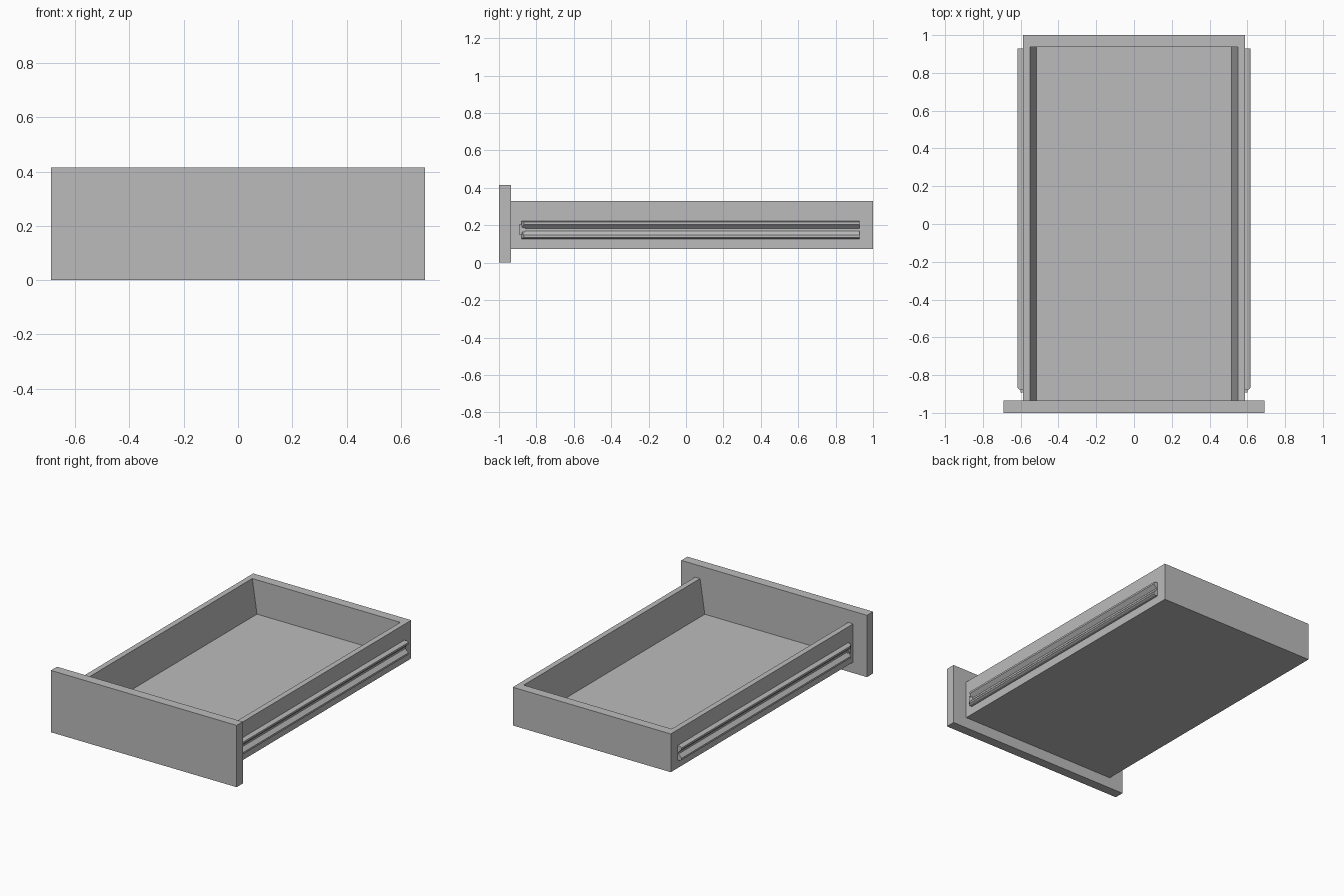
import bpy
import bmesh

cube = bpy.data.objects.get("Cube")
if cube:
    bpy.data.objects.remove(cube, do_unlink=True)

grey = bpy.data.materials.new("plain grey")
grey.use_nodes = True
grey.diffuse_color = (0.5, 0.5, 0.5, 1)
grey.node_tree.nodes["Principled BSDF"].inputs["Base Color"].default_value = (0.5, 0.5, 0.5, 1)


def extrude_profile(name, profile, y0, y1, side=1):
    """Sweep an (x, z) outline along y; side=-1 mirrors it across x."""
    bm = bmesh.new()
    verts = [bm.verts.new((side * x, y0, z)) for x, z in profile]
    face = bm.faces.new(verts)
    swept = bmesh.ops.extrude_face_region(bm, geom=[face])["geom"]
    moved = [v for v in swept if isinstance(v, bmesh.types.BMVert)]
    bmesh.ops.translate(bm, verts=moved, vec=(0, y1 - y0, 0))
    bmesh.ops.recalc_face_normals(bm, faces=bm.faces)
    mesh = bpy.data.meshes.new(name)
    bm.to_mesh(mesh)
    bm.free()
    mesh.materials.append(grey)
    obj = bpy.data.objects.new(name, mesh)
    bpy.context.collection.objects.link(obj)
    return obj


def box(name, x0, x1, y0, y1, z0, z1, side=1):
    return extrude_profile(name, [(x0, z0), (x1, z0), (x1, z1), (x0, z1)], y0, y1, side)


# Drawer front, and tray with side walls that lean outwards
W, BOTTOM, TOP, FLOOR = 0.587, 0.073, 0.33, 0.1
box("drawer_front", -0.69, 0.69, -1, -0.935, 0, 0.415)
half = [(W, BOTTOM), (W, TOP), (0.55, TOP), (0.515, FLOOR)]
tray = half + [(-x, z) for x, z in reversed(half)]
extrude_profile("drawer_tray", tray, -0.935, 0.937)
box("back_wall", -W, W, 0.937, 1, BOTTOM, TOP)

# Slide rails: rounded lips around a V-shaped groove
MID = 0.176
upper = [(W, 0.048), (0.605, 0.048), (0.617, 0.041), (0.617, 0.029), (0.594, 0.006)]
rail = [(x, MID + h) for x, h in upper] + [(x, MID - h) for x, h in reversed(upper)]
for side, label in ((1, "left"), (-1, "right")):
    slide = extrude_profile(label + "_slide_rail", rail, -0.88, 0.928, side)
    # Slant the front end back towards the outer lips
    for v in slide.data.vertices:
        if v.co.y < 0 and abs(v.co.x) > 0.61:
            v.co.y = -0.865
    box(label + "_rail_tongue", W, 0.6, -0.893, -0.86, 0.15, 0.203, side)
